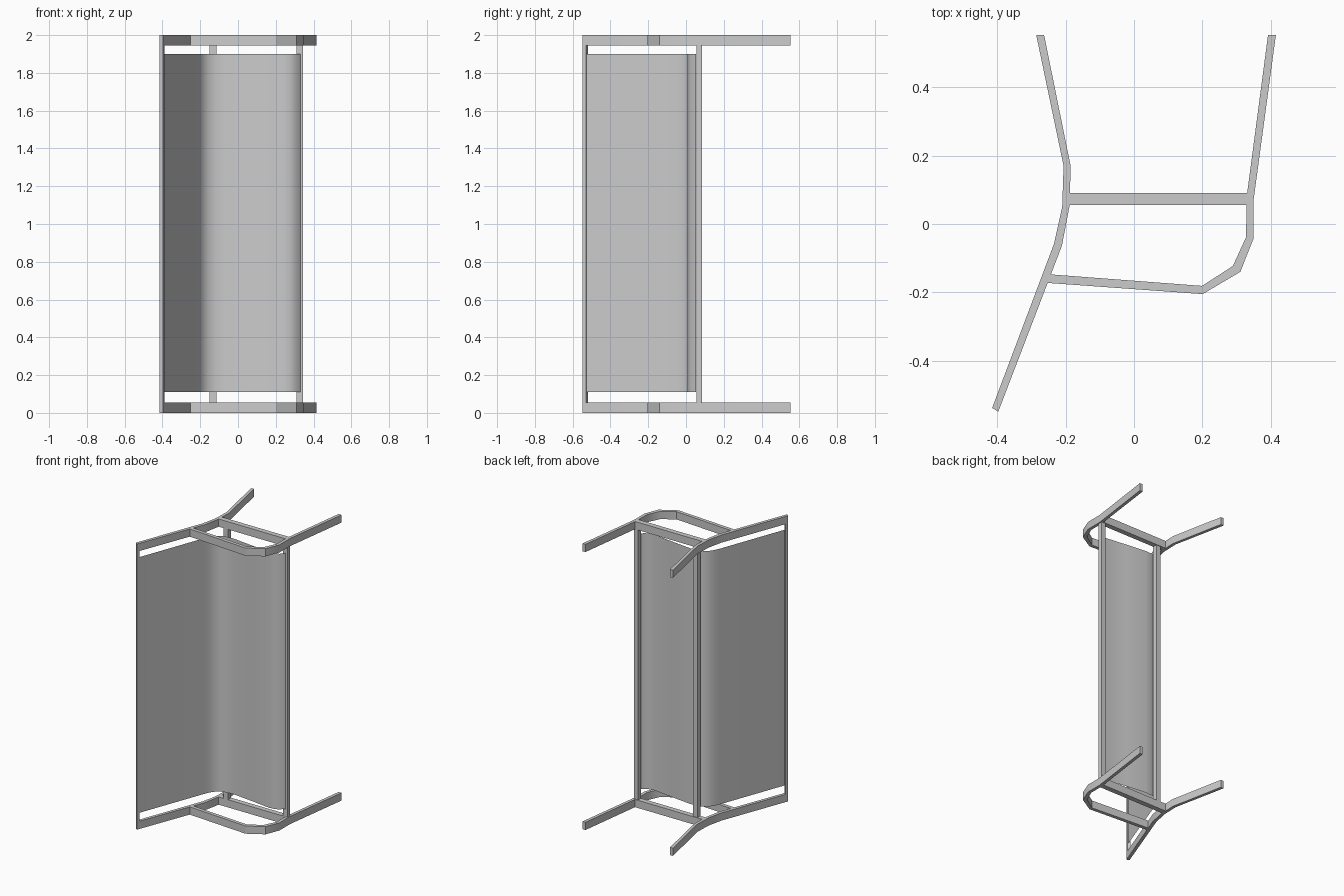
import bpy, bmesh
from mathutils import Vector

if "Cube" in bpy.data.objects:
    bpy.data.objects.remove(bpy.data.objects["Cube"])

T = 0.054          # depth of the end frames along z
H = 2.0


def finish(name, bm, angle=None):
    me = bpy.data.meshes.new(name)
    bm.to_mesh(me)
    bm.free()
    ob = bpy.data.objects.new(name, me)
    bpy.context.collection.objects.link(ob)
    if angle:
        bpy.ops.object.select_all(action='DESELECT')
        ob.select_set(True)
        bpy.context.view_layer.objects.active = ob
        bpy.ops.object.shade_smooth_by_angle(angle=angle)
    return ob


def bar(name, edge_a, edge_b, z0, z1, angle=None):
    """Solid strip between two matching plan outlines, from z0 to z1."""
    bm = bmesh.new()
    rings = [[bm.verts.new((p[0], p[1], z)) for p, z in
              ((a, z0), (b, z0), (b, z1), (a, z1))]
             for a, b in zip(edge_a, edge_b)]
    for r, s in zip(rings, rings[1:]):
        for i in range(4):
            j = (i + 1) % 4
            bm.faces.new((r[i], r[j], s[j], s[i]))
    bm.faces.new(rings[0])
    bm.faces.new(rings[-1][::-1])
    bmesh.ops.recalc_face_normals(bm, faces=bm.faces)
    return finish(name, bm, angle)


# plan outlines of the bent bars
back_a = [(-0.415, -0.538), (-0.234, -0.058), (-0.21, 0.05), (-0.206, 0.17), (-0.286, 0.553)]
back_b = [(-0.397, -0.549), (-0.211, -0.064), (-0.189, 0.05), (-0.185, 0.168), (-0.263, 0.553)]
arm_a = [(-0.250, -0.147), (0.199, -0.181), (0.289, -0.123), (0.328, -0.038), (0.329, 0.075), (0.392, 0.553)]
arm_b = [(-0.258, -0.172), (0.201, -0.205), (0.311, -0.140), (0.350, -0.042), (0.350, 0.072), (0.415, 0.553)]

# two end frames: rear leg with backrest post, front leg with armrest, seat rail
for side, z in (("near", 0.0), ("far", H - T)):
    bar(f"back_post_{side}", back_a, back_b, z, z + T, 0.5)
    bar(f"arm_and_front_leg_{side}", arm_a, arm_b, z, z + T, 0.6)
    bar(f"seat_rail_{side}", [(-0.19, 0.055), (0.33, 0.055)],
        [(-0.19, 0.091), (0.33, 0.091)], z, z + T)

# long beams joining the frames
for name, x0, x1 in (("rear_beam", -0.15, -0.115), ("front_beam", 0.31, 0.343)):
    bar(name, [(x0, 0.055), (x1, 0.055)], [(x0, 0.086), (x1, 0.086)], T, H - T)
d = Vector((0.18, 0.48)).normalized() * 0.02
top_a, top_b = Vector(back_a[0]), Vector(back_b[0])
bar("backrest_top_beam", [top_a, top_a + d], [top_b, top_b + d], T, H - T)

# thin curved seat and backrest sheet
profile = [(-0.396, -0.531), (-0.222, -0.062), (-0.205, -0.023), (-0.187, 0.004), (-0.158, 0.029),
           (-0.115, 0.041), (-0.064, 0.044), (0.09, 0.026), (0.237, 0.007),
           (0.275, 0.012), (0.304, 0.023), (0.33, 0.052)]
bm = bmesh.new()
cols = [[bm.verts.new((x, y, z)) for z in (0.11, 1.9)] for x, y in profile]
for a, b in zip(cols, cols[1:]):
    bm.faces.new((a[0], b[0], b[1], a[1]))
finish("seat_sheet", bm, 0.7)
